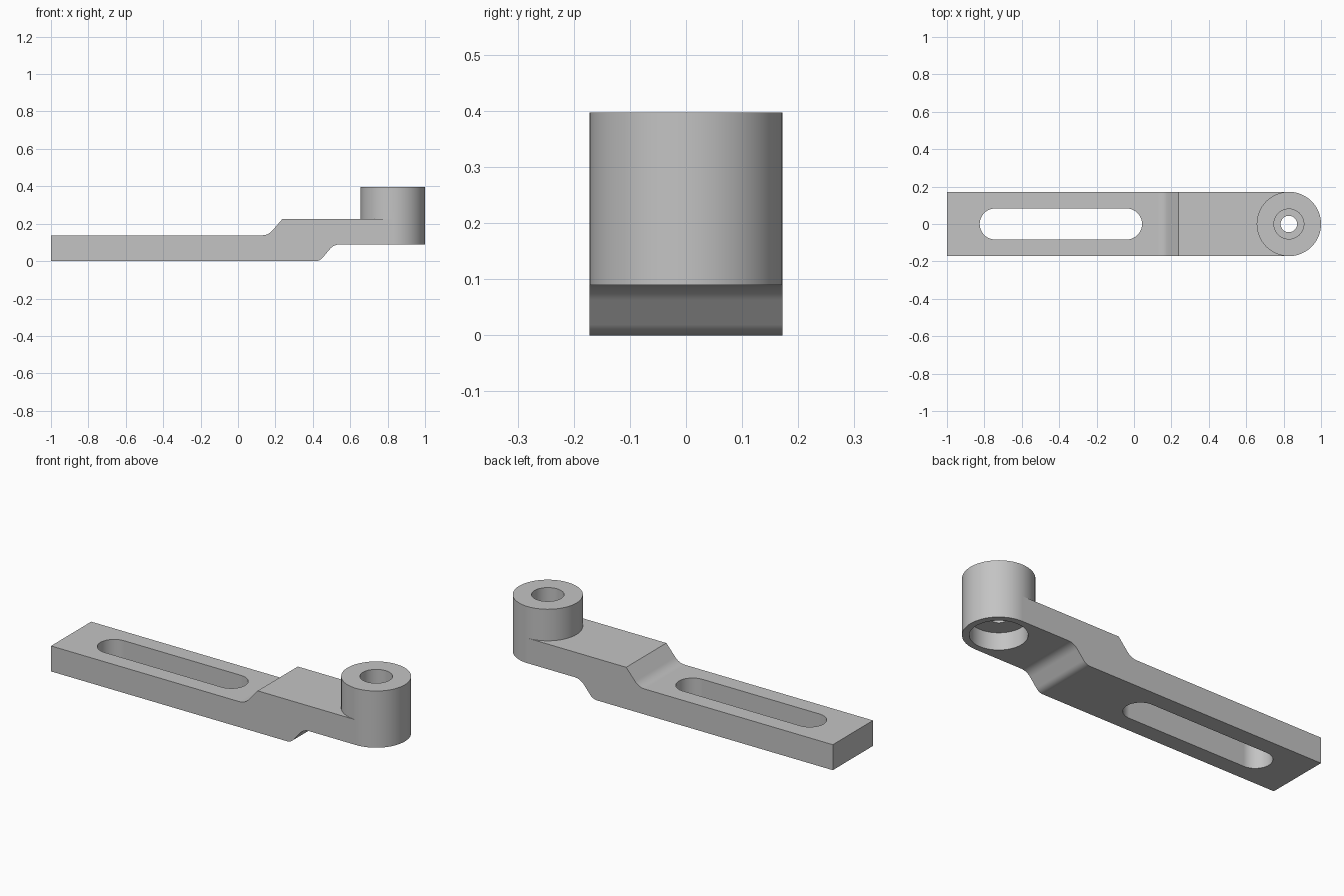
import bpy, bmesh, math
from mathutils import Vector

cube = bpy.data.objects.get("Cube")
if cube:
    bpy.data.objects.remove(cube, do_unlink=True)

HALF = 0.172            # half width of the arm and radius of the boss
BOSS_X = 1 - HALF

metal = bpy.data.materials.new("grey metal")
metal.use_nodes = True
colour = (0.55, 0.55, 0.55, 1)
metal.diffuse_color = colour
metal.node_tree.nodes["Principled BSDF"].inputs["Base Color"].default_value = colour


def prism(name, outline, offset):
    """Closed solid from an outline of 3D points, extruded by offset."""
    bm = bmesh.new()
    near = [bm.verts.new(p) for p in outline]
    far = [bm.verts.new(Vector(p) + Vector(offset)) for p in outline]
    bm.faces.new(near)
    bm.faces.new(far[::-1])
    for i in range(len(near)):
        bm.faces.new((near[i - 1], far[i - 1], far[i], near[i]))
    bmesh.ops.recalc_face_normals(bm, faces=bm.faces)
    mesh = bpy.data.meshes.new(name)
    bm.to_mesh(mesh)
    bm.free()
    mesh.materials.append(metal)
    obj = bpy.data.objects.new(name, mesh)
    bpy.context.collection.objects.link(obj)
    return obj


def arc(x, radius, start, end, steps):
    """Points on a horizontal arc around (x, 0), angles in degrees."""
    angles = [math.radians(start + (end - start) * i / steps) for i in range(steps + 1)]
    return [(x + radius * math.cos(a), radius * math.sin(a)) for a in angles]


def bore(name, radius, low, high):
    ring = arc(BOSS_X, radius, 0, 360, 64)[:-1]
    return prism(name, [(x, y, low) for x, y in ring], (0, 0, high - low))


def bend(before, corner, after, reach, steps=8):
    """Round the corner of a profile, starting and ending at reach from it."""
    c = Vector(corner)
    a = c + (Vector(before) - c).normalized() * reach
    b = c + (Vector(after) - c).normalized() * reach
    return [a.lerp(c, i / steps).lerp(c.lerp(b, i / steps), i / steps) for i in range(steps + 1)]


def combine(target, tool, operation):
    mod = target.modifiers.new(operation.lower(), "BOOLEAN")
    mod.operation, mod.solver, mod.object = operation, "EXACT", tool
    bpy.context.view_layer.objects.active = target
    bpy.ops.object.modifier_apply(modifier=mod.name)
    bpy.data.objects.remove(tool, do_unlink=True)


# Cranked arm, drawn as a side profile
top_low, top_step = (0.162, 0.138), (0.238, 0.226)
low_bend, high_bend = (0.437, 0), (0.513, 0.09)
profile = [(-1, 0)]
profile += bend((-1, 0), low_bend, high_bend, 0.025)
profile += bend(low_bend, high_bend, (BOSS_X, 0.09), 0.035)
profile += [(BOSS_X, 0.09), (BOSS_X, 0.226), top_step]
profile += bend(top_step, top_low, (-1, 0.138), 0.035)
profile += [(-1, 0.138)]
arm = prism("offset_slotted_arm", [(p[0], -HALF, p[1]) for p in profile], (0, 2 * HALF, 0))

# Round boss at the raised end
combine(arm, bore("boss", HALF, 0.09, 0.397), "UNION")

# Long adjusting slot
slot = arc(-0.04, 0.083, -90, 90, 24) + arc(-0.742, 0.083, 90, 270, 24)
combine(arm, prism("slot_cutter", [(x, y, -0.1) for x, y in slot], (0, 0, 0.5)), "DIFFERENCE")

# Stepped bore: wide recess below, narrow hole, medium recess above
for name, radius, low, high in (
    ("lower_recess", 0.138, 0, 0.183),
    ("through_hole", 0.044, 0, 0.5),
    ("upper_recess", 0.08, 0.235, 0.5),
):
    combine(arm, bore(name, radius, low, high), "DIFFERENCE")

# Smooth curved walls while keeping the machined edges crisp
bpy.ops.object.select_all(action="DESELECT")
arm.select_set(True)
bpy.context.view_layer.objects.active = arm
bpy.ops.object.shade_smooth_by_angle(angle=math.radians(25))
weighted = arm.modifiers.new("flat_face_normals", "WEIGHTED_NORMAL")
weighted.keep_sharp = True
